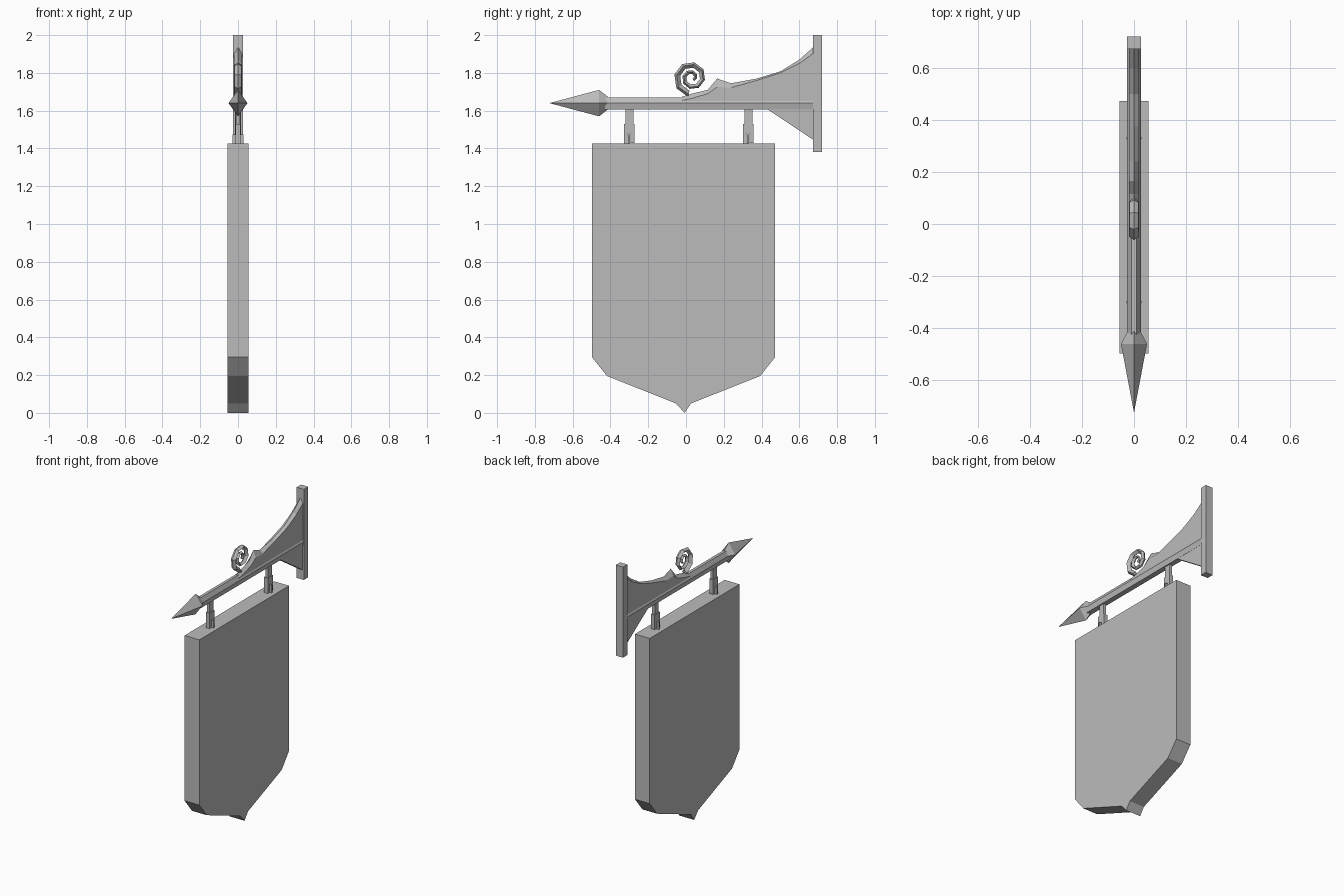
import bpy, bmesh, math

if "Cube" in bpy.data.objects:
    bpy.data.objects.remove(bpy.data.objects["Cube"], do_unlink=True)

GREY = (0.5, 0.5, 0.5, 1.0)
grey = bpy.data.materials.new("plain grey")
grey.use_nodes = True
grey.diffuse_color = GREY
grey.node_tree.nodes["Principled BSDF"].inputs["Base Color"].default_value = GREY


def finish(name, bm):
    bmesh.ops.recalc_face_normals(bm, faces=bm.faces)
    mesh = bpy.data.meshes.new(name)
    bm.to_mesh(mesh)
    bm.free()
    mesh.materials.append(grey)
    obj = bpy.data.objects.new(name, mesh)
    bpy.context.collection.objects.link(obj)
    return obj


def loft(name, rings):
    """Skin a row of equal-sized point rings and cap both ends."""
    bm = bmesh.new()
    rows = [[bm.verts.new(p) for p in ring] for ring in rings]
    n = len(rows[0])
    for a, b in zip(rows, rows[1:]):
        for i in range(n):
            j = (i + 1) % n
            bm.faces.new((a[i], a[j], b[j], b[i]))
    bm.faces.new(rows[0])
    bm.faces.new(rows[-1])
    bmesh.ops.remove_doubles(bm, verts=bm.verts, dist=0.0002)
    return finish(name, bm)


def slab(name, outline, half):
    """Extrude a (y, z) outline across x."""
    return loft(name, [[(x, y, z) for y, z in outline] for x in (-half, half)])


def box(name, half, y0, y1, z0, z1):
    return slab(name, [(y0, z0), (y1, z0), (y1, z1), (y0, z1)], half)


# Hanging board with a pointed foot
mid = -0.013
side = [(0.485, 1.425), (0.485, 0.295), (0.405, 0.195), (0.04, 0.05)]
outline = [(mid + y, z) for y, z in side] + [(mid + 0.005, 0.0)]
outline += [(mid - y, z) for y, z in reversed(side)]
slab("board", outline, 0.056)

# Horizontal rod with six sides
section = [(-0.018, 1.605), (0.018, 1.605), (0.026, 1.64),
           (0.01, 1.67), (-0.01, 1.67), (-0.026, 1.64)]
loft("rod", [[(x, y, z) for x, z in section] for y in (-0.43, 0.70)])

# Four-sided spear point
def diamond(y, w, h):
    return [(w, y, 1.64), (0, y, 1.64 + h), (-w, y, 1.64), (0, y, 1.64 - h)]

tip = loft("spear_point", [diamond(-0.7195, 0.001, 0.001), diamond(-0.46, 0.05, 0.07),
                           diamond(-0.413, 0.025, 0.033)])

# Upper web with a ridged, curved top: y, side edge height, ridge height
stations = [(-0.02, 1.655, 1.674), (0.03, 1.665, 1.69), (0.115, 1.69, 1.71),
            (0.165, 1.725, 1.77), (0.24, 1.722, 1.745), (0.375, 1.76, 1.77),
            (0.50, 1.80, 1.808), (0.60, 1.85, 1.87), (0.69, 1.915, 1.95)]
loft("upper_web", [[(-0.02, y, 1.63), (0.02, y, 1.63), (0.02, y, edge),
                    (0, y, ridge), (-0.02, y, edge)] for y, edge, ridge in stations])

# Lower web and wall plate
slab("lower_web", [(0.42, 1.615), (0.70, 1.615), (0.70, 1.43), (0.675, 1.445)], 0.017)
box("wall_plate", 0.027, 0.673, 0.72, 1.38, 2.0)

# Scroll: a tapering ridged band wound clockwise and inwards
rings = []
steps = 15
for i in range(steps + 1):
    t = i / steps
    angle = math.radians(-100 - 45 * i)
    outer = 0.104 * (1 - t) + 0.022 * t
    thick = 0.034 * (1 - t) + 0.016 * t
    width = 0.02 * (1 - t) + 0.01 * t
    cy, cz = math.cos(angle), math.sin(angle)

    def at(x, r):
        return (x, 0.03 + r * cy, 1.775 + r * cz)

    rings.append([at(0, outer), at(width, outer - thick * 0.4),
                  at(0, outer - thick), at(-width, outer - thick * 0.4)])
loft("scroll", rings)

# Two hangers, each an upper tab, a forked link and a cross plate
for label, y in (("front", -0.30), ("rear", 0.33)):
    box(label + "_hanger_tab", 0.01, y - 0.02, y + 0.022, 1.50, 1.612)
    fork = [(-0.028, 1.42), (-0.008, 1.42), (-0.008, 1.48), (0.006, 1.48),
            (0.006, 1.43), (0.028, 1.43), (0.028, 1.53), (-0.028, 1.53)]
    slab(label + "_hanger_link", [(y + a, z) for a, z in fork], 0.014)
    box(label + "_hanger_cross", 0.028, y - 0.006, y + 0.004, 1.42, 1.475)
